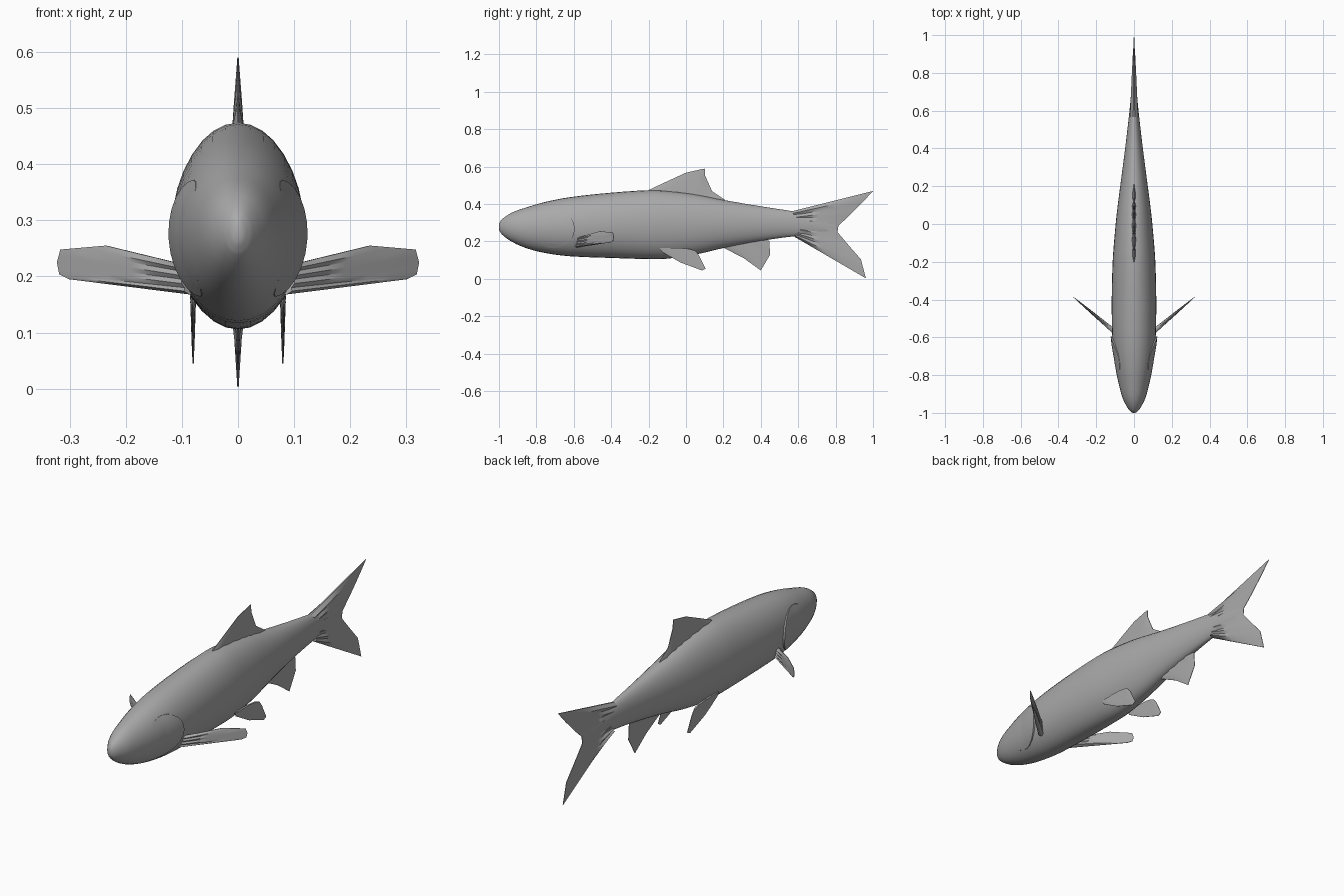
import bpy, bmesh, math

if "Cube" in bpy.data.objects:
    bpy.data.objects.remove(bpy.data.objects["Cube"])

grey = bpy.data.materials.new("scale_grey")
grey.diffuse_color = (0.4, 0.4, 0.4, 1)
grey.use_nodes = True
grey.node_tree.nodes["Principled BSDF"].inputs["Base Color"].default_value = grey.diffuse_color

# Body stations: y, belly z, back z, half width
STATIONS = [(-1.0, .262, .295, .008), (-.985, .238, .318, .026), (-.93, .198, .355, .057),
            (-.85, .163, .383, .08), (-.75, .138, .412, .1), (-.62, .121, .437, .114),
            (-.4, .112, .461, .118), (-.2, .106, .474, .113), (-.1, .108, .47, .106),
            (.05, .13, .452, .092), (.2, .165, .422, .073), (.4, .203, .388, .047),
            (.58, .228, .36, .026), (.7, .235, .335, .014), (.8, .255, .3, .003)]


def section(y):
    """Smoothly interpolated belly, back and half width at y."""
    S = STATIONS
    i = max(k for k in range(len(S) - 1) if S[k][0] <= y or k == 0)
    a, b = S[i], S[i + 1]
    p, n = S[max(i - 1, 0)], S[min(i + 2, len(S) - 1)]
    h = b[0] - a[0]
    t = (y - a[0]) / h
    out = []
    for c in (1, 2, 3):
        m0 = (b[c] - p[c]) / (b[0] - p[0]) * h
        m1 = (n[c] - a[c]) / (n[0] - a[0]) * h
        out.append((2*t**3 - 3*t*t + 1) * a[c] + (t**3 - 2*t*t + t) * m0
                   + (3*t*t - 2*t**3) * b[c] + (t**3 - t*t) * m1)
    return out


def finish(name, bm, angle=50, mirror=False):
    bmesh.ops.remove_doubles(bm, verts=bm.verts, dist=1e-5)
    bmesh.ops.recalc_face_normals(bm, faces=bm.faces)
    me = bpy.data.meshes.new(name)
    bm.to_mesh(me)
    bm.free()
    me.materials.append(grey)
    ob = bpy.data.objects.new(name, me)
    bpy.context.collection.objects.link(ob)
    if mirror:
        ob.modifiers.new("mirror", 'MIRROR')
    bpy.ops.object.select_all(action='DESELECT')
    bpy.context.view_layer.objects.active = ob
    ob.select_set(True)
    bpy.ops.object.shade_smooth_by_angle(angle=math.radians(angle))
    return ob


def skin(bm, rows, closed=False):
    """Quads between successive rows of points."""
    vs = [[bm.verts.new(p) for p in r] for r in rows]
    n = len(vs[0])
    for a, b in zip(vs, vs[1:]):
        for i in range(n if closed else n - 1):
            j = (i + 1) % n
            bm.faces.new((a[i], a[j], b[j], b[i]))
    return vs


def fin(name, root, tip, thick, place=lambda u, v, s: (s, u, v), mirror=False):
    """Pleated fin: rays run from the root line to the paired tip points."""
    def split(line):
        out = []
        for a, b in zip(line, line[1:]):
            out += [a, ((a[0] + b[0]) / 2, (a[1] + b[1]) / 2)]
        return out + [line[-1]]
    r, t = split(root), split(tip)
    last = len(r) - 1
    bm = bmesh.new()
    sides = []
    for side in (1, -1):
        rows = []
        for k in range(6):
            f = k / 5
            row = []
            for i, (a, b) in enumerate(zip(r, t)):
                pleat = .15 if i in (0, last) else (1 if i % 2 else .55)
                s = side * (thick * (1 - f) ** .8 * pleat + .0012)
                row.append(place(a[0] + (b[0] - a[0]) * f, a[1] + (b[1] - a[1]) * f, s))
            rows.append(row)
        sides.append(skin(bm, rows))
    # Close the rim between both sides
    rims = [v[0] + [x[-1] for x in v[1:]] + v[-1][-2::-1] + [x[0] for x in v[-2:0:-1]]
            for v in sides]
    for i in range(len(rims[0])):
        j = (i + 1) % len(rims[0])
        bm.faces.new((rims[0][i], rims[0][j], rims[1][j], rims[1][i]))
    return finish(name, bm, 40, mirror)


# Body: elliptical sections lofted from snout to tail root
bm = bmesh.new()
rows = []
ys = []
for a, b in zip(STATIONS, STATIONS[1:]):
    ys += [a[0] + (b[0] - a[0]) * k / 3 for k in range(3)]
for y in ys + [.7999]:
    lo, hi, w = section(y)
    rows.append([(w * math.cos(q), y, (lo + hi) / 2 + (hi - lo) / 2 * math.sin(q))
                 for q in (math.tau * i / 32 for i in range(32))])
rings = skin(bm, rows, True)
bm.faces.new(rings[0])
bm.faces.new(rings[-1])
finish("body", bm)

# Gill covers: rounded plates following the head, lifted at the rear edge
bm = bmesh.new()
rows = []
for k in range(8):
    f = min(k, 6) / 6
    row = []
    for i in range(25):
        q = math.tau * i / 24
        y = -.71 + .115 * f * math.cos(q)
        z = .268 + .104 * f * math.sin(q)
        lo, hi, w = section(y)
        e = (z - (lo + hi) / 2) / ((hi - lo) / 2)
        x = w * math.sqrt(max(0, 1 - e * e))
        lift = .001 + .008 * max(0, f * math.cos(q)) - .002 * max(0, -f * math.cos(q))
        row.append((x + (lift if k < 7 else -.006), y, z))
    rows.append(row)
skin(bm, rows)
finish("gill_cover", bm, 40, True)

# Tail fin, forked
fin("tail_fin", [(.56, .36), (.58, .34), (.6, .32), (.62, .30), (.62, .275), (.6, .25), (.59, .235), (.58, .225)],
    [(1.0, .47), (.94, .405), (.87, .335), (.815, .285), (.81, .25), (.865, .185), (.935, .105), (.962, .003)],
    .02)
# Dorsal fin
fin("dorsal_fin", [(-.21, .465), (-.13, .46), (-.05, .455), (.02, .445), (.07, .435), (.11, .43), (.2, .41)],
    [(-.2, .475), (-.1, .522), (.0, .568), (.1, .59), (.103, .55), (.14, .468), (.21, .422)], .01)
# Anal fin
fin("anal_fin", [(.18, .18), (.24, .19), (.3, .2), (.36, .21), (.4, .21)],
    [(.2, .167), (.31, .11), (.4, .045), (.45, .13), (.445, .205)], .009)
# Pelvic fins, upright on each side of the belly
fin("pelvic_fin", [(-.14, .165), (-.09, .165), (-.03, .165), (.02, .16), (.05, .15)],
    [(-.13, .145), (-.03, .088), (.085, .045), (.105, .055), (.07, .125)], .004,
    lambda u, v, s: (.08 + s, u, v), True)
# Pectoral fins, swept back from behind the gills
fin("pectoral_fin", [(.085, .168), (.09, .18), (.095, .195), (.1, .21), (.1, .222)],
    [(.3, .195), (.318, .204), (.322, .225), (.316, .248), (.235, .255)], .012,
    lambda u, v, s: (u + s * .65, -.585 + (u - .085) * .84 - s * .75, v), True)
